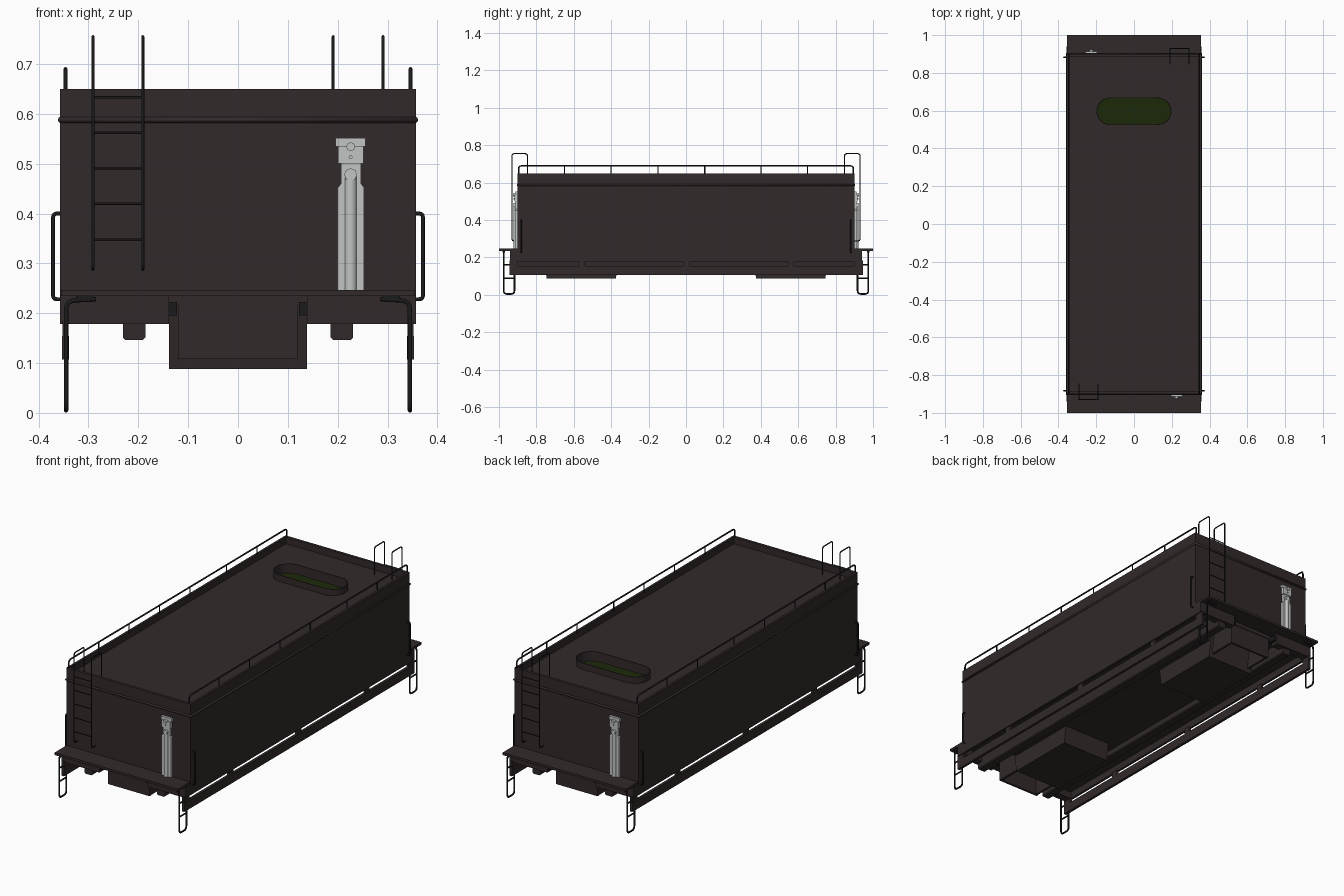
import bpy, bmesh, math
from mathutils import Vector

if "Cube" in bpy.data.objects:
    bpy.data.objects.remove(bpy.data.objects["Cube"])

def material(name, c):
    m = bpy.data.materials.new(name)
    m.diffuse_color = (*c, 1)
    m.use_nodes = True
    m.node_tree.nodes["Principled BSDF"].inputs["Base Color"].default_value = m.diffuse_color
    return m

BROWN = material("dark brown paint", (0.032, 0.0225, 0.0235))
BLACK = material("black iron", (0.012, 0.011, 0.011))
GREEN = material("dark green lining", (0.012, 0.022, 0.003))
GREY = material("light grey metal", (0.54, 0.55, 0.55))

def add_mesh(name, bm, mat):
    bmesh.ops.recalc_face_normals(bm, faces=bm.faces)
    me = bpy.data.meshes.new(name)
    bm.to_mesh(me)
    bm.free()
    me.materials.append(mat)
    ob = bpy.data.objects.new(name, me)
    bpy.context.collection.objects.link(ob)
    return ob

def box(name, x, y, z, mat=BROWN):
    """Box from (min, max) pairs."""
    bm = bmesh.new()
    bmesh.ops.create_cube(bm, size=1)
    for v in bm.verts:
        v.co = [(a + b) / 2 + c * abs(b - a) for (a, b), c in zip((x, y, z), v.co)]
    return add_mesh(name, bm, mat)

def walls(bm, lo, hi):
    a, b = [bm.verts.new(p) for p in lo], [bm.verts.new(p) for p in hi]
    for i in range(len(a)):
        j = (i + 1) % len(a)
        bm.faces.new((a[i], a[j], b[j], b[i]))
    return a, b

def prism(name, pts, direction, mat=BROWN):
    """Extrude a closed planar outline along a direction."""
    bm = bmesh.new()
    for loop in walls(bm, pts, [Vector(p) + Vector(direction) for p in pts]):
        bm.faces.new(loop)
    return add_mesh(name, bm, mat)

def fillet(pts, r):
    """Round the inner corners of a path."""
    pts = [Vector(p) for p in pts]
    out = [pts[0]]
    for a, b, c in zip(pts, pts[1:], pts[2:]):
        p = b + (a - b).normalized() * r
        q = b + (c - b).normalized() * r
        for i in range(5):
            t = i / 4
            out.append(p * (1 - t) ** 2 + b * 2 * t * (1 - t) + q * t * t)
    return out + [pts[-1]]

def rod(name, pts, r=0.003, bend=0.0, cyclic=False, mat=BLACK):
    pts = fillet(pts, bend) if bend else [Vector(p) for p in pts]
    cu = bpy.data.curves.new(name, 'CURVE')
    cu.dimensions = '3D'
    cu.bevel_depth = r
    cu.bevel_resolution = 2
    cu.use_fill_caps = True
    sp = cu.splines.new('POLY')
    sp.points.add(len(pts) - 1)
    for s, p in zip(sp.points, pts):
        s.co = (*p, 1)
    sp.use_cyclic_u = cyclic
    tmp = bpy.data.objects.new("tmp", cu)
    bpy.context.collection.objects.link(tmp)
    bpy.context.view_layer.update()
    me = bpy.data.meshes.new_from_object(tmp.evaluated_get(bpy.context.evaluated_depsgraph_get()))
    bpy.data.objects.remove(tmp)
    me.materials.clear()
    me.materials.append(mat)
    for p in me.polygons:
        p.use_smooth = len(p.vertices) == 4
    ob = bpy.data.objects.new(name, me)
    bpy.context.collection.objects.link(ob)

def stadium(hx, hy, cy, z, n=12):
    pts = []
    for i in range(2 * (n + 1)):
        side = 1 if i <= n else -1
        a = -math.pi / 2 + math.pi * (i if side > 0 else i - 1) / n
        pts.append(Vector((side * (hx - hy) + hy * math.cos(a), cy + hy * math.sin(a), z)))
    return pts

# Tank shell and floor
W, L, TOP, ROOF = 0.357, 0.9, 0.65, 0.615
for s in (1, -1):
    box("tank_side", (s * (W - 0.012), s * W), (-L, L), (0.178, TOP))
    box("tank_end", (-W + 0.012, W - 0.012), (s * (L - 0.014), s * L), (0.235, TOP))
box("tank_floor", (-0.346, 0.346), (-L, L), (0.215, 0.237))

# Roof with an oblong filler opening
HY = 0.597
bm = bmesh.new()
for loop in ([(-.35, -.89, ROOF), (.35, -.89, ROOF), (.35, .89, ROOF), (-.35, .89, ROOF)],
             stadium(0.195, 0.069, HY, ROOF)):
    vs = [bm.verts.new(p) for p in loop]
    for i in range(len(vs)):
        bm.edges.new((vs[i], vs[(i + 1) % len(vs)]))
bmesh.ops.triangle_fill(bm, use_beauty=True, use_dissolve=False, edges=bm.edges[:])
add_mesh("tank_roof", bm, BROWN)

# Filler rim with a green plate inside
bm = bmesh.new()
ol, oh = walls(bm, stadium(0.199, 0.073, HY, 0.595), stadium(0.199, 0.073, HY, 0.648))
il, ih = walls(bm, stadium(0.195, 0.069, HY, 0.595), stadium(0.195, 0.069, HY, 0.648))
for i in range(len(ol)):
    j = (i + 1) % len(ol)
    bm.faces.new((oh[i], oh[j], ih[j], ih[i]))
    bm.faces.new((ol[i], ol[j], il[j], il[i]))
add_mesh("filler_rim", bm, BROWN)
prism("filler_plate", stadium(0.196, 0.07, HY, 0.594), (0, 0, 0.005), GREEN)

# Belt moulding round the tank
rod("belt_moulding", [(-W, -L, .588), (W, -L, .588), (W, L, .588), (-W, L, .588)], 0.006, cyclic=True, mat=BROWN)

for s in (1, -1):
    # Side plank hung below the tank on tabs, leaving open slots
    box("side_plank", (s * 0.339, s * 0.353), (-0.945, 0.945), (0.107, 0.154))
    for y, h in ((-0.922, 0.023), (-0.557, 0.017), (0.002, 0.018), (0.562, 0.016), (0.922, 0.023)):
        box("plank_tab", (s * 0.340, s * 0.352), (y - h, y + h), (0.15, 0.184))
    # Long frame beams with chamfered lower edges
    a, b = s * 0.186, s * 0.231
    c, d = s * 0.191, s * 0.226
    prism("frame_beam", [(a, -.93, .22), (b, -.93, .22), (b, -.93, .151), (d, -.93, .146),
                         (c, -.93, .146), (a, -.93, .151)], (0, 1.86, 0))
    # Roof handrail with posts
    x = s * 0.346
    rod("roof_handrail", [(x, -.895, .645), (x, -.895, .69), (x, .895, .69), (x, .895, .645)], 0.004, 0.018)
    for y in (-0.65, -0.40, -0.15, 0.10, 0.40, 0.65):
        rod("handrail_post", [(x, y, .64), (x, y, .69)])

    # End platform, end beam and coupler pocket
    box("end_platform", (-0.355, 0.355), (s * 0.895, s * 1.0), (0.235, 0.247))
    for t in (1, -1):
        box("end_beam", (t * 0.138, t * 0.357), (s * 0.9, s * 0.94), (0.178, 0.236))
        box("beam_block", (t * 0.122, t * 0.138), (s * 0.9, s * 0.935), (0.195, 0.222), BLACK)
        box("pocket_side", (t * 0.108, t * 0.12), (s * 0.74, s * 0.89), (0.11, 0.22))
    box("pocket_front", (-0.12, 0.12), (s * 0.885, s * 0.897), (0.108, 0.236))
    # Bolster box with sloping ends
    prism("bolster_box", [(-.138, s * .355, .22), (-.138, s * .375, .088), (-.138, s * .745, .088),
                          (-.138, s * .765, .22)], (0.276, 0, 0))
# Flat belly plate between the frame beams
box("belly_plate", (-0.187, 0.187), (-0.75, 0.75), (0.178, 0.217))

# Corner fittings, repeated in all four quadrants
for s in (1, -1):
    for t in (1, -1):
        y1, y2, x = t * 0.975, t * 0.917, s * 0.345
        rod("step_ladder", [(s * .285, y1, .228), (x, y1, .225), (x, y1, .005), (x, y2, .005),
                            (x, y2, .225), (s * .285, y2, .228)], 0.0045, 0.018)
        for z in (0.09, 0.16):
            rod("step_rung", [(x, y1, z), (x, y2, z)], 0.004)
        for y in (y1, y2):
            box("step_clamp", (s * 0.29, s * 0.325), (y - 0.006, y + 0.006), (0.226, 0.236), BLACK)
        g = t * 0.882
        rod("corner_grab_iron", [(s * .35, g, .40), (s * .371, g, .40), (s * .371, g, .228), (s * .35, g, .228)],
            0.004, 0.008)

# End ladders and water columns: the back end is the front turned half a turn
for s in (1, -1):
    def P(x, y, z):
        return (s * x, s * y, z)
    for x in (-0.291, -0.191):
        rod("ladder_rail", [P(x, -.89, .288), P(x, -.93, .288), P(x, -.93, .755), P(x, -.848, .755), P(x, -.848, ROOF)],
            0.003, 0.012)
    for z in (0.347, 0.42, 0.491, 0.562, 0.633):
        rod("ladder_rung", [P(-.291, -.93, z), P(-.191, -.93, z)], 0.0025)

    def part(name, x, y, z, mat=GREY):
        box(name, sorted(s * v for v in x), sorted(s * v for v in y), z, mat)
    outline = [(.2, .247), (.253, .247), (.253, .452), (.247, .46), (.247, .5), (.207, .5), (.207, .46), (.2, .452)]
    prism("column_plate", [P(a, -.895, z) for a, z in outline], (0, -s * 0.018, 0), GREY)
    rod("column_tube", [P(.226, -.91, .247), P(.226, -.91, .478)], 0.013, mat=GREY)
    rod("column_cap", [P(.226, -.905, .478), P(.226, -.922, .478)], 0.013, mat=GREY)
    part("column_head", (.201, .252), (-.895, -.917), (.5, .536))
    part("column_bracket", (.196, .256), (-.895, -.912), (.535, .552))
    rod("large_bolt", [P(.226, -.905, .534), P(.226, -.925, .534)], 0.009, mat=GREY)
    rod("small_bolt", [P(.226, -.905, .513), P(.226, -.922, .513)], 0.004, mat=GREY)
